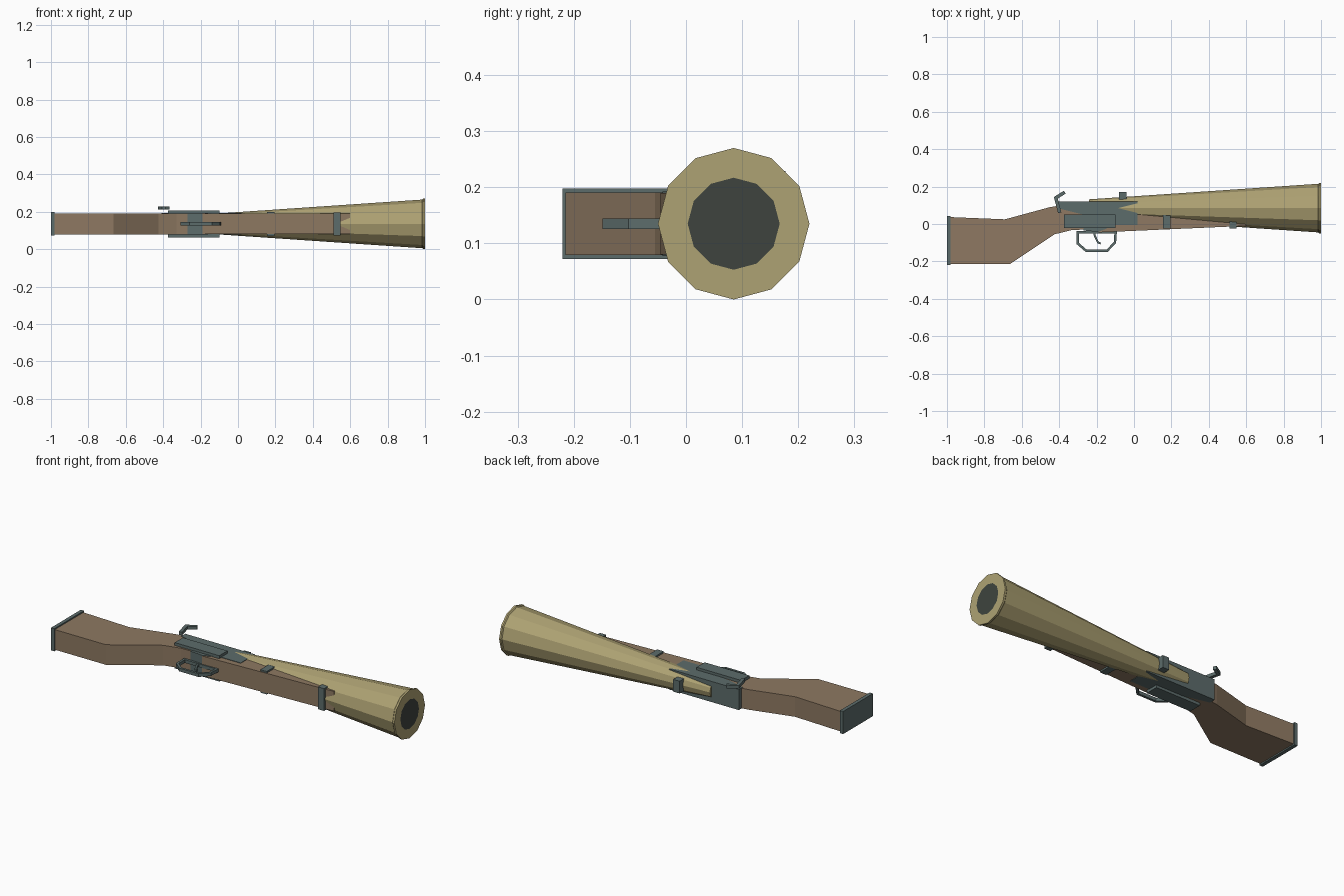
import bpy, bmesh, math
from mathutils import Vector

if "Cube" in bpy.data.objects:
    bpy.data.objects.remove(bpy.data.objects["Cube"])

ZC = 0.135          # centre plane of the gun, lying on its side
BARREL_Y = 0.085    # barrel axis


def material(name, rgb):
    m = bpy.data.materials.new(name)
    lin = [(c / 255 / 12.92) if c < 11 else ((c / 255 + 0.055) / 1.055) ** 2.4 for c in rgb]
    m.diffuse_color = (*lin, 1)
    m.use_nodes = True
    m.node_tree.nodes["Principled BSDF"].inputs["Base Color"].default_value = m.diffuse_color
    return m


WOOD = material("walnut_wood", (142, 121, 98))
BRASS = material("dull_brass", (174, 162, 115))
STEEL = material("blue_grey_steel", (92, 108, 107))
BORE = material("dark_bore", (62, 68, 62))


def finish(name, bm, *mats):
    bmesh.ops.recalc_face_normals(bm, faces=bm.faces)
    me = bpy.data.meshes.new(name)
    bm.to_mesh(me)
    bm.free()
    for m in mats:
        me.materials.append(m)
    ob = bpy.data.objects.new(name, me)
    bpy.context.collection.objects.link(ob)
    return ob


def slab(name, outline, z0, z1, mat):
    """Extrude an xy outline between two heights."""
    bm = bmesh.new()
    f = bm.faces.new([bm.verts.new((x, y, z0)) for x, y in outline])
    r = bmesh.ops.extrude_face_region(bm, geom=[f])
    verts = [g for g in r["geom"] if isinstance(g, bmesh.types.BMVert)]
    bmesh.ops.translate(bm, verts=verts, vec=(0, 0, z1 - z0))
    return finish(name, bm, mat)


def block(name, x0, x1, y0, y1, z0, z1, mat):
    return slab(name, [(x0, y0), (x1, y0), (x1, y1), (x0, y1)], z0, z1, mat)


def rod(name, path, width, depth, z, mat, closed=False):
    """Flat bar swept along an xy path with mitred corners."""
    bm = bmesh.new()
    pts = [Vector(p) for p in path]
    n = len(pts)
    rings = []
    for i, p in enumerate(pts):
        a = (p - pts[i - 1]).normalized() if closed or i else None
        b = (pts[(i + 1) % n] - p).normalized() if closed or i < n - 1 else None
        a, b = a or b, b or a
        t = (a + b).normalized()
        side = Vector((-t.y, t.x)) * (width / 2 / max(t.dot(a), 0.5))
        rings.append([bm.verts.new((p.x + s * side.x, p.y + s * side.y, z + h * depth / 2))
                      for s, h in ((1, 1), (-1, 1), (-1, -1), (1, -1))])
    for i in range(n if closed else n - 1):
        r, q = rings[i], rings[(i + 1) % n]
        for k in range(4):
            bm.faces.new((r[k], r[(k + 1) % 4], q[(k + 1) % 4], q[k]))
    if not closed:
        bm.faces.new(rings[0])
        bm.faces.new(rings[-1])
    return finish(name, bm, mat)


# Wooden stock: butt behind the receiver, fore-end below the barrel
slab("butt_stock", [(-0.985, 0.037), (-0.69, 0.025), (-0.45, 0.09), (-0.40, 0.098), (-0.27, 0.098),
                    (-0.27, -0.03), (-0.33, -0.032), (-0.425, -0.055), (-0.665, -0.215),
                    (-0.985, -0.215)], ZC - 0.056, ZC + 0.056, WOOD)
slab("fore_end", [(-0.19, -0.045), (0.60, -0.01), (0.60, 0.05), (-0.19, 0.05)],
     ZC - 0.055, ZC + 0.055, WOOD)
block("butt_plate", -1.0, -0.98, -0.22, 0.043, ZC - 0.063, ZC + 0.063, STEEL)

# Receiver and the lock plates on both sides
slab("receiver", [(-0.41, 0.12), (0.02, 0.12), (0.02, -0.005), (-0.10, -0.005), (-0.19, -0.042),
                  (-0.27, -0.035), (-0.27, 0.05), (-0.41, 0.085)], ZC - 0.0575, ZC + 0.0575, STEEL)
for label, s in (("left", -1), ("right", 1)):
    z = sorted((ZC + s * 0.05, ZC + s * 0.072))
    block(f"lock_plate_{label}", -0.375, -0.10, -0.022, 0.05, *z, STEEL)

# Flared twelve-sided barrel with lip and bore
bm = bmesh.new()
rings = []
for x, r in ((-0.24, 0.047), (0.985, 0.130), (0.99, 0.135), (1.0, 0.135), (1.0, 0.082)):
    rings.append([bm.verts.new((x, BARREL_Y + r * math.cos(math.pi * k / 6),
                                ZC + r * math.sin(math.pi * k / 6))) for k in range(12)])
for r, q in zip(rings, rings[1:]):
    for k in range(12):
        bm.faces.new((r[k], r[(k + 1) % 12], q[(k + 1) % 12], q[k]))
bm.faces.new(rings[0])
bm.faces.new(rings[-1]).material_index = 1
finish("barrel", bm, BRASS, BORE)

# Barrel bands and rear sight
block("rear_band", 0.155, 0.195, -0.025, 0.05, ZC - 0.064, ZC + 0.064, STEEL)
block("front_band", 0.51, 0.548, -0.024, 0.02, ZC - 0.062, ZC + 0.062, STEEL)
block("rear_sight", -0.08, -0.04, 0.11, 0.17, ZC - 0.034, ZC + 0.034, STEEL)

# Trigger guard, trigger and hammer
rod("trigger_guard", [(-0.30, -0.043), (-0.30, -0.105), (-0.257, -0.142), (-0.143, -0.142),
                      (-0.102, -0.10), (-0.098, -0.043)], 0.013, 0.018, ZC, STEEL, closed=True)
rod("trigger", [(-0.215, -0.035), (-0.21, -0.062), (-0.193, -0.098), (-0.178, -0.105)],
    0.010, 0.012, ZC, STEEL)
rod("hammer", [(-0.37, 0.17), (-0.418, 0.14), (-0.397, 0.06)], 0.018, 0.018, 0.22, STEEL)
